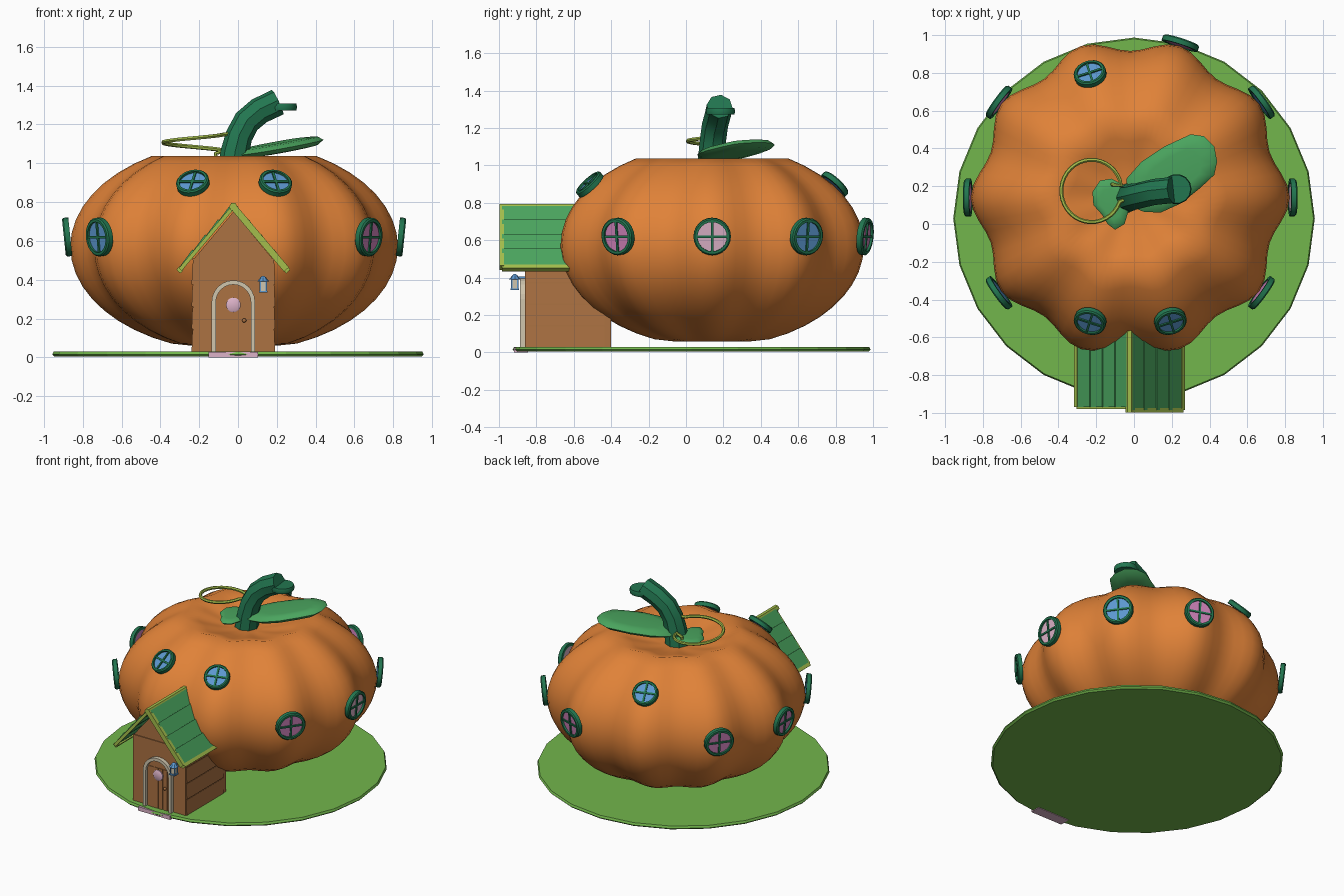
import bpy, bmesh, math
from mathutils import Matrix, Vector

if "Cube" in bpy.data.objects:
    bpy.data.objects.remove(bpy.data.objects["Cube"])


def mat(name, r, g, b):
    m = bpy.data.materials.new(name)
    lin = [((c / 255 + 0.055) / 1.055) ** 2.4 for c in (r, g, b)]
    m.diffuse_color = (*lin, 1)
    m.use_nodes = True
    m.node_tree.nodes["Principled BSDF"].inputs["Base Color"].default_value = m.diffuse_color
    return m


ORANGE = mat("pumpkin_orange", 224, 130, 56)
DARK = mat("dark_green", 34, 118, 80)
LEAF = mat("leaf_green", 74, 164, 94)
GRASS = mat("grass_green", 114, 182, 76)
LIME = mat("lime_trim", 164, 190, 76)
WOOD = mat("wood_brown", 172, 114, 66)
CREAM = mat("cream_stone", 208, 198, 174)
BLUE = mat("blue_glass", 92, 152, 208)
PINK = mat("pink_glass", 208, 130, 186)
PALE = mat("pale_pink", 220, 178, 200)

CX, CY = -0.02, 0.14   # pumpkin axis
HX = -0.024            # cottage axis


def finish(name, bm, material, smooth=None, matrix=None):
    if matrix is not None:
        bm.transform(matrix)
    bmesh.ops.recalc_face_normals(bm, faces=bm.faces)
    me = bpy.data.meshes.new(name)
    bm.to_mesh(me)
    bm.free()
    ob = bpy.data.objects.new(name, me)
    bpy.context.collection.objects.link(ob)
    me.materials.append(material)
    if smooth:
        bpy.ops.object.select_all(action='DESELECT')
        ob.select_set(True)
        bpy.context.view_layer.objects.active = ob
        bpy.ops.object.shade_smooth_by_angle(angle=math.radians(smooth))
    return ob


def loft(name, rings, material, smooth=None, matrix=None, closed=False):
    """Skin a list of point rings; cap the ends, or join last to first."""
    bm = bmesh.new()
    vs = [[bm.verts.new(p) for p in ring] for ring in rings]
    n = len(vs[0])
    for a, b in zip(vs, vs[1:] + ([vs[0]] if closed else [])):
        for i in range(n):
            j = (i + 1) % n
            bm.faces.new((a[i], a[j], b[j], b[i]))
    if not closed:
        bm.faces.new(vs[0])
        bm.faces.new(vs[-1])
    return finish(name, bm, material, smooth, matrix)


def lathe(name, profile, n, material, smooth=35, matrix=None, closed=False):
    rings = [[(r * math.cos(2 * math.pi * i / n), r * math.sin(2 * math.pi * i / n), z)
              for i in range(n)] for r, z in profile]
    return loft(name, rings, material, smooth, matrix, closed)


def box(name, size, material, matrix):
    bm = bmesh.new()
    bmesh.ops.create_cube(bm, size=1)
    return finish(name, bm, material, None, matrix @ Matrix.Diagonal((*size, 1)))


def at(x, y, z):
    return Matrix.Translation((x, y, z))


def tube(name, points, radius, material, res=2, scales=None):
    cu = bpy.data.curves.new(name, 'CURVE')
    cu.dimensions = '3D'
    cu.bevel_depth, cu.bevel_resolution, cu.use_fill_caps = radius, res, True
    sp = cu.splines.new('POLY')
    sp.points.add(len(points) - 1)
    for i, p in enumerate(points):
        sp.points[i].co = (*p, 1)
        sp.points[i].radius = scales[i] if scales else 1
    ob = bpy.data.objects.new(name, cu)
    bpy.context.collection.objects.link(ob)
    cu.materials.append(material)
    bpy.ops.object.select_all(action='DESELECT')
    ob.select_set(True)
    bpy.context.view_layer.objects.active = ob
    bpy.ops.object.convert(target='MESH')
    bpy.ops.object.shade_smooth_by_angle(angle=math.radians(40))


# Ground disc
lathe("ground", [(0.945, 0.004), (0.957, 0.015), (0.95, 0.03)], 24, GRASS, None, at(0, 0.03, 0))

# Ribbed pumpkin with a dimple at the top and a flat base
rings = []
for k in range(1, 24):
    t = math.pi * k / 24
    r, z = 0.81 * math.sin(t), 0.57 + 0.54 * math.cos(t)
    if z > 0.6 and r < 0.42:
        z = 1.04 - 0.09 * (1 - (r / 0.42) ** 2) ** 1.5
    z = max(z, 0.06)
    ring = []
    for i in range(80):
        a = 2 * math.pi * i / 80
        rr = r + 0.034 * math.sin(t) * math.cos(10 * a)
        ring.append((CX + rr * math.cos(a), CY + rr * math.sin(a), z))
    rings.append(ring)
loft("pumpkin", rings, ORANGE, 60)


# Round windows: frame, pane and crossbars
def window(deg, radius, dist, z, elev, glass):
    a, e = math.radians(deg), math.radians(elev)
    n = Vector((math.cos(a) * math.cos(e), math.sin(a) * math.cos(e), math.sin(e)))
    t = Vector((-math.sin(a), math.cos(a), 0))
    m = Matrix((t, n.cross(t), n)).transposed().to_4x4()
    m.translation = (CX + dist * math.cos(a), CY + dist * math.sin(a), z)
    q = radius * 0.79
    lathe("window_frame", [(q, -0.016), (radius, -0.016), (radius, 0.01),
                           (radius - 0.007, 0.017), (q, 0.017)], 24, DARK, 35, m, True)
    lathe("window_pane", [(q + 0.003, -0.012), (q + 0.003, 0.004)], 24, glass, 35, m)
    for size in ((2 * q, 0.012, 0.014), (0.012, 2 * q, 0.014)):
        box("window_bar", size, DARK, m @ at(0, 0, 0.005))


for deg, glass in ((0, PALE), (36, BLUE), (72, PINK), (144, PINK),
                   (180, PINK), (216, BLUE), (324, PINK)):
    window(deg, 0.1, 0.86, 0.62, -6, glass)
for deg in (108, 252, 288):
    window(deg, 0.086, 0.69, 0.90, 46, BLUE)

# Stem with a flat collar at its tip
tube("stem", [(-0.03, 0.14, 0.94), (-0.015, 0.14, 1.06), (0.005, 0.145, 1.14),
              (0.045, 0.155, 1.215), (0.11, 0.17, 1.27), (0.205, 0.18, 1.315)],
     0.07, DARK, 2, (1.15, 1.05, 1, 1, 1, 1))
lathe("stem_collar", [(0.06, -0.018), (0.075, -0.018), (0.08, 0), (0.075, 0.018), (0.06, 0.018)],
      14, DARK, 35, at(0.225, 0.185, 1.29))


# Leaves: domed slabs built from an outline on a sloping plane
def leaf(name, outline, height, half):
    c = Vector((sum(p[0] for p in outline), sum(p[1] for p in outline))) / len(outline)
    rings = []
    for s, dz in ((0.6, -half), (0.87, -half * 0.8), (1, 0), (0.87, half * 0.8), (0.6, half)):
        pts = [c + (Vector(p) - c) * s for p in outline]
        rings.append([(p.x, p.y, height(p.x, p.y) + dz) for p in pts])
    loft(name, rings, LEAF, 60)


leaf("large_leaf", [(-0.03, 0.1), (0.05, 0.065), (0.14, 0.06), (0.25, 0.11), (0.35, 0.19),
                    (0.425, 0.26), (0.44, 0.33), (0.425, 0.41), (0.37, 0.465), (0.3, 0.475),
                    (0.16, 0.41), (0.04, 0.33), (-0.04, 0.24)],
     lambda x, y: 1.035 + 0.15 * x + 0.06 * y, 0.026)
leaf("small_leaf", [(-0.02, 0.1), (-0.05, 0.0), (-0.1, -0.03), (-0.14, 0.0), (-0.17, 0.05),
                    (-0.215, 0.1), (-0.22, 0.17), (-0.18, 0.23), (-0.12, 0.24), (-0.04, 0.2)],
     lambda x, y: 1.02, 0.016)

# Curling tendril
pts = [(-0.02, 0.14, 1.155)]
for i in range(33):
    a = -math.radians(20 + 330 * i / 32)
    pts.append((-0.225 + 0.16 * math.cos(a), 0.175 + 0.165 * math.sin(a), 1.148 - 0.085 * i / 32))
pts += [(-0.115, 0.21, 1.05), (-0.115, 0.205, 1.0)]
tube("tendril", pts, 0.011, LIME, 1)

# Cottage body with a gable
gable = [(-0.209, 0.02), (0.209, 0.02), (0.209, 0.5), (0, 0.75), (-0.209, 0.5)]
loft("cottage_walls", [[(HX + x, y, z) for x, z in gable] for y in (-0.86, -0.4)], WOOD)

# Lapped wall boards on both sides, and a beam under the gable
for s in (-1, 1):
    for i in range(4):
        box("wall_board", (0.008, 0.42, 0.108), WOOD,
            at(HX + s * 0.209, -0.645, 0.085 + 0.115 * i) @ Matrix.Rotation(s * -0.04, 4, 'Y'))
box("gable_beam", (0.42, 0.008, 0.006), WOOD, at(HX, -0.862, 0.505))

# Roof: stepped boards, edge trims and a ridge
for s in (-1, 1):
    slope = math.atan2(0.33, 0.28)
    m = at(HX, 0, 0.775) @ Matrix.Diagonal((s, 1, 1, 1)) @ Matrix.Rotation(slope, 4, 'Y')
    front = -0.985 if s > 0 else -0.968
    for i in range(4):
        box("roof_board", (0.115, front * -1 - 0.5, 0.014), LEAF,
            m @ at(0.055 + 0.102 * i, (front - 0.5) / 2, 0.008) @ Matrix.Rotation(0.07, 4, 'Y'))
        box("roof_lath", (0.012, front * -1 - 0.5, 0.012), DARK,
            m @ at(0.108 + 0.102 * i, (front - 0.5) / 2, 0.002))
    w = 0.034 if s > 0 else 0.02
    box("roof_front_trim", (0.425, 0.024, w), LIME, m @ at(0.21, front, 0))
    box("roof_eave_trim", (0.024, front * -1 - 0.5, 0.028), LIME, m @ at(0.425, (front - 0.5) / 2, 0))
tube("roof_ridge", [(HX, -0.998, 0.775), (HX, -0.5, 0.775)], 0.022, LIME, 1)


# Arched door with planks, surround, porthole and knob
def arch(half, bottom, spring, n=12):
    return [(HX + half, bottom)] + [
        (HX + half * math.cos(math.pi * i / n), spring + half * math.sin(math.pi * i / n))
        for i in range(n + 1)] + [(HX - half, bottom)]


loft("door", [[(x, y, z) for x, z in arch(0.095, 0.025, 0.285)] for y in (-0.868, -0.85)], WOOD)
outer, inner = arch(0.112, 0.025, 0.285), arch(0.09, 0.025, 0.285)
bm = bmesh.new()
ov, iv = ([bm.verts.new((x, -0.888, z)) for x, z in o] for o in (outer, inner))
faces = [bm.faces.new((ov[i], ov[i + 1], iv[i + 1], iv[i])) for i in range(len(ov) - 1)]
ext = bmesh.ops.extrude_face_region(bm, geom=faces)["geom"]
bmesh.ops.translate(bm, verts=[g for g in ext if isinstance(g, bmesh.types.BMVert)], vec=(0, 0.035, 0))
bm.faces.ensure_lookup_table()
finish("door_surround", bm, CREAM)
for x in (-0.055, -0.018, 0.018, 0.055):
    box("door_plank", (0.03, 0.006, 0.29), WOOD, at(HX + x, -0.869, 0.175))
facing = Matrix.Rotation(math.pi / 2, 4, 'X')
lathe("door_porthole", [(0.038, -0.01), (0.038, 0.006), (0.032, 0.01)], 16, PALE, 35,
      at(HX, -0.872, 0.27) @ facing)
lathe("door_knob", [(0.005, 0), (0.011, 0.008), (0.011, 0.014), (0.005, 0.02)], 10, WOOD, 60,
      at(0.032, -0.868, 0.19) @ facing)
box("doorstep", (0.255, 0.075, 0.028), PALE, at(HX, -0.8825, 0.014))

# Wall lantern
box("lantern_bracket", (0.01, 0.07, 0.01), BLUE, at(0.13, -0.89, 0.40))
box("lantern_base", (0.044, 0.044, 0.01), BLUE, at(0.13, -0.915, 0.338))
box("lantern_glass", (0.03, 0.03, 0.05), CREAM, at(0.13, -0.915, 0.366))
for sx in (-1, 1):
    for sy in (-1, 1):
        box("lantern_post", (0.007, 0.007, 0.052), BLUE, at(0.13 + sx * 0.016, -0.915 + sy * 0.016, 0.366))
lathe("lantern_cap", [(0.032, 0.39), (0.014, 0.412), (0.005, 0.42)], 8, BLUE, None, at(0.13, -0.915, 0))
